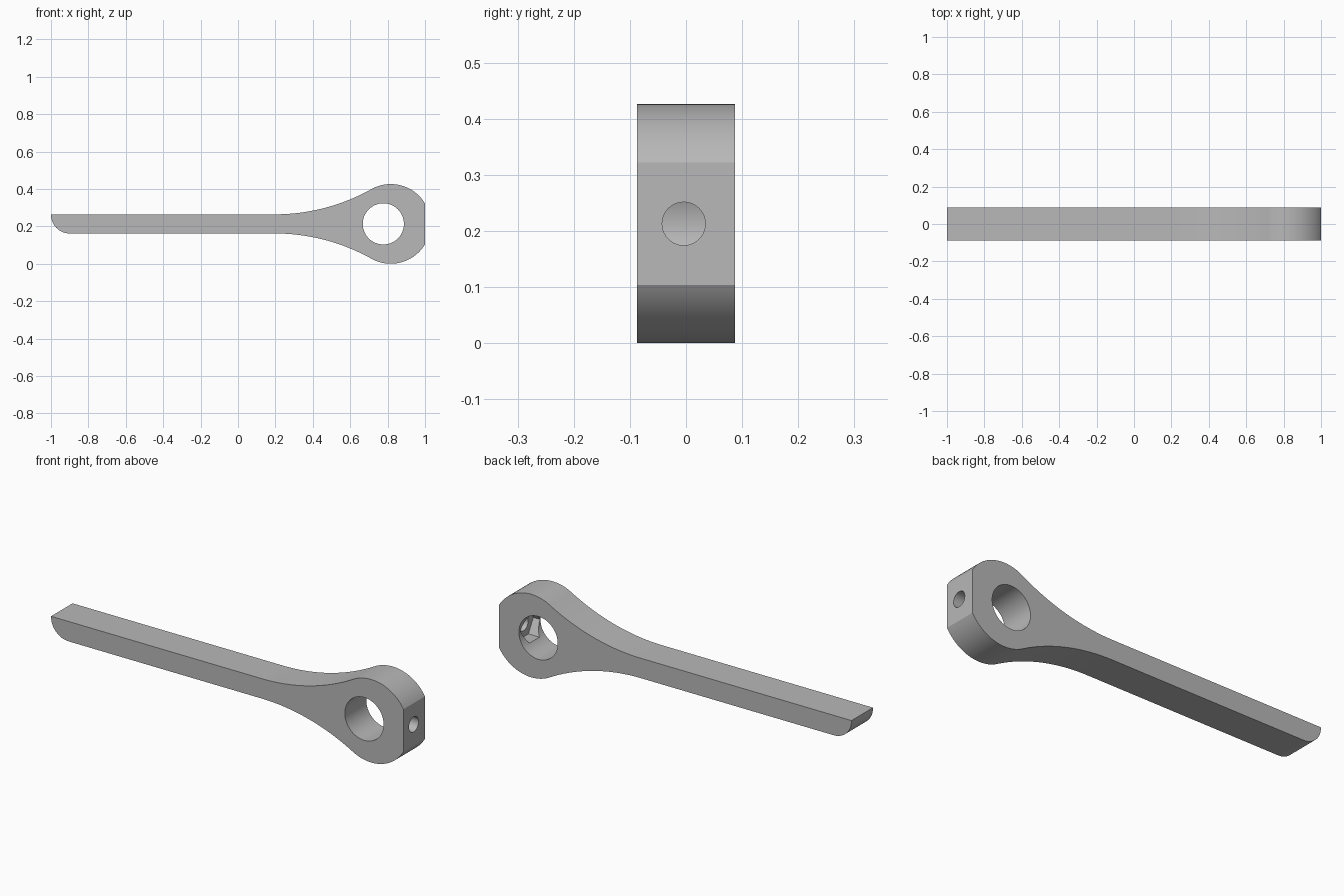
import bpy
import bmesh
from math import atan2, cos, sin, pi, radians, sqrt
from mathutils import Matrix

if "Cube" in bpy.data.objects:
    bpy.data.objects.remove(bpy.data.objects["Cube"], do_unlink=True)

MID = 0.213          # height of the centre line
HALF_Y = 0.087       # half the thickness
HALF_BAR = 0.051     # half the handle height
HEAD_X, HEAD_R = 0.817, 0.213
NECK_X = 0.195       # where the neck flare begins
TIP_R = 0.1

grey = bpy.data.materials.new("plain grey")
grey.use_nodes = True
colour = (0.48, 0.48, 0.48, 1)
grey.diffuse_color = colour
grey.node_tree.nodes["Principled BSDF"].inputs["Base Color"].default_value = colour


def arc(cx, cz, r, a, b, n):
    return [(cx + r * cos(a + (b - a) * i / n), cz + r * sin(a + (b - a) * i / n))
            for i in range(n + 1)]


def make_object(name, bm):
    bmesh.ops.recalc_face_normals(bm, faces=bm.faces[:])
    mesh = bpy.data.meshes.new(name)
    bm.to_mesh(mesh)
    bm.free()
    mesh.materials.append(grey)
    obj = bpy.data.objects.new(name, mesh)
    bpy.context.collection.objects.link(obj)
    return obj


def cutter(name, sides, radius, length, matrix):
    bm = bmesh.new()
    bmesh.ops.create_cone(bm, cap_ends=True, segments=sides, radius1=radius,
                          radius2=radius, depth=length, matrix=matrix)
    obj = make_object(name, bm)
    obj.hide_render = True
    return obj


# Upper outline: flat end, round head, then a tangent concave neck
neck_r = ((HEAD_X - NECK_X) ** 2 + HALF_BAR ** 2 - HEAD_R ** 2) / (2 * (HEAD_R - HALF_BAR))
neck_z = HALF_BAR + neck_r
join = atan2(neck_z, NECK_X - HEAD_X)
flat_z = sqrt(HEAD_R ** 2 - (1 - HEAD_X) ** 2)
upper = arc(HEAD_X, 0, HEAD_R, atan2(flat_z, 1 - HEAD_X), join, 40)
upper += arc(NECK_X, neck_z, neck_r, join - pi, -pi / 2, 28)[1:]

# Mirror the outline and close it with the rounded lower tip
tip = arc(-1 + TIP_R, TIP_R - HALF_BAR, TIP_R, pi, 1.5 * pi, 16)
outline = upper + [(-1, HALF_BAR)] + tip + [(x, -z) for x, z in reversed(upper)]

bm = bmesh.new()
face = bm.faces.new([bm.verts.new((x, -HALF_Y, z + MID)) for x, z in outline])
side = bmesh.ops.extrude_face_region(bm, geom=[face])
bmesh.ops.translate(bm, vec=(0, 2 * HALF_Y, 0),
                    verts=[v for v in side["geom"] if isinstance(v, bmesh.types.BMVert)])
lever = make_object("lever_arm", bm)

# Main bore, hexagonal nut pocket and screw hole
along_x = Matrix.Rotation(pi / 2, 4, 'Y')
cutters = [
    cutter("bore_cutter", 64, 0.11, 0.4,
           Matrix.Translation((0.777, 0, MID)) @ Matrix.Rotation(pi / 2, 4, 'X')),
    cutter("nut_pocket_cutter", 6, 0.08, 0.125,
           Matrix.Translation((0.8625, -0.004, MID)) @ along_x),
    cutter("screw_hole_cutter", 40, 0.0385, 0.3,
           Matrix.Translation((0.95, -0.004, MID)) @ along_x),
]

bpy.ops.object.select_all(action='DESELECT')
bpy.context.view_layer.objects.active = lever
lever.select_set(True)
for tool in cutters:
    mod = lever.modifiers.new(tool.name, 'BOOLEAN')
    mod.operation = 'DIFFERENCE'
    mod.solver = 'EXACT'
    mod.object = tool
    bpy.ops.object.modifier_apply(modifier=mod.name)
for tool in cutters:
    bpy.data.objects.remove(tool, do_unlink=True)

bpy.ops.object.shade_smooth_by_angle(angle=radians(25))
